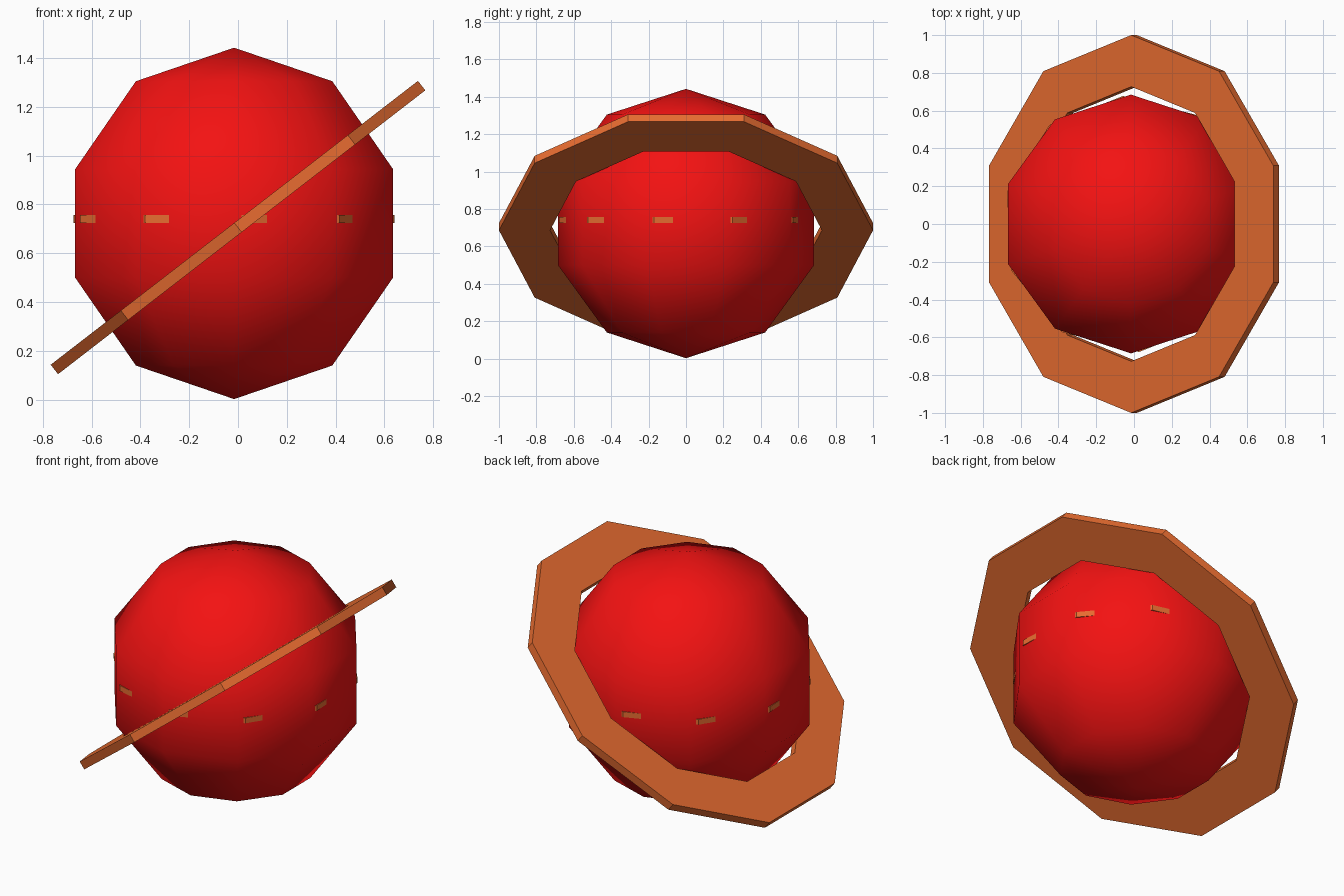
import bpy, bmesh
from math import sin, cos, pi, radians

if "Cube" in bpy.data.objects:
    bpy.data.objects.remove(bpy.data.objects["Cube"])

SIDES = 10


def material(name, rgb):
    m = bpy.data.materials.new(name)
    m.diffuse_color = (*rgb, 1)
    m.use_nodes = True
    m.node_tree.nodes["Principled BSDF"].inputs["Base Color"].default_value = m.diffuse_color
    return m


def lathe(name, profile, mat, location, start=90, tilt=0, closed=False):
    """Revolve an (r, z) profile around z in SIDES steps; r = 0 is a pole."""
    bm = bmesh.new()
    rows = []
    for r, z in profile:
        if r == 0:
            rows.append([bm.verts.new((0, 0, z))] * SIDES)
        else:
            angles = [radians(start) + 2 * pi * i / SIDES for i in range(SIDES)]
            rows.append([bm.verts.new((r * cos(a), r * sin(a), z)) for a in angles])
    pairs = list(zip(rows, rows[1:])) + ([(rows[-1], rows[0])] if closed else [])
    for a, b in pairs:
        for i in range(SIDES):
            j = (i + 1) % SIDES
            bm.faces.new(list(dict.fromkeys((a[i], a[j], b[j], b[i]))))
    bmesh.ops.recalc_face_normals(bm, faces=bm.faces)
    me = bpy.data.meshes.new(name)
    bm.to_mesh(me)
    bm.free()
    me.materials.append(mat)
    ob = bpy.data.objects.new(name, me)
    ob.location = location
    ob.rotation_euler = (0, radians(tilt), 0)
    bpy.context.collection.objects.link(ob)
    return ob


def ring_profile(inner, outer, height):
    h = height / 2
    return [(inner, -h), (outer, -h), (outer, h), (inner, h)]


red = material("planet_red", (0.9, 0.006, 0.006))
orange = material("ring_orange", (0.8, 0.15, 0.03))

# Smooth-shaded ten-sided planet
R = 0.72
planet = lathe("planet", [(R * sin(k * pi / 5) if 0 < k < 5 else 0, -R * cos(k * pi / 5))
                          for k in range(6)], red, (-0.016, 0, 0.722))
for p in planet.data.polygons:
    p.use_smooth = True

# Large flat ring, tilted up toward +x
lathe("tilted_ring", ring_profile(0.727, 1.0, 0.049), orange, (0, 0, 0.705),
      tilt=-37.7, closed=True)

# Small level ring whose corners poke through the planet's sides
lathe("equator_ring", ring_profile(0.494, 0.679, 0.032), orange, (-0.016, 0, 0.74),
      start=-14.5, closed=True)
